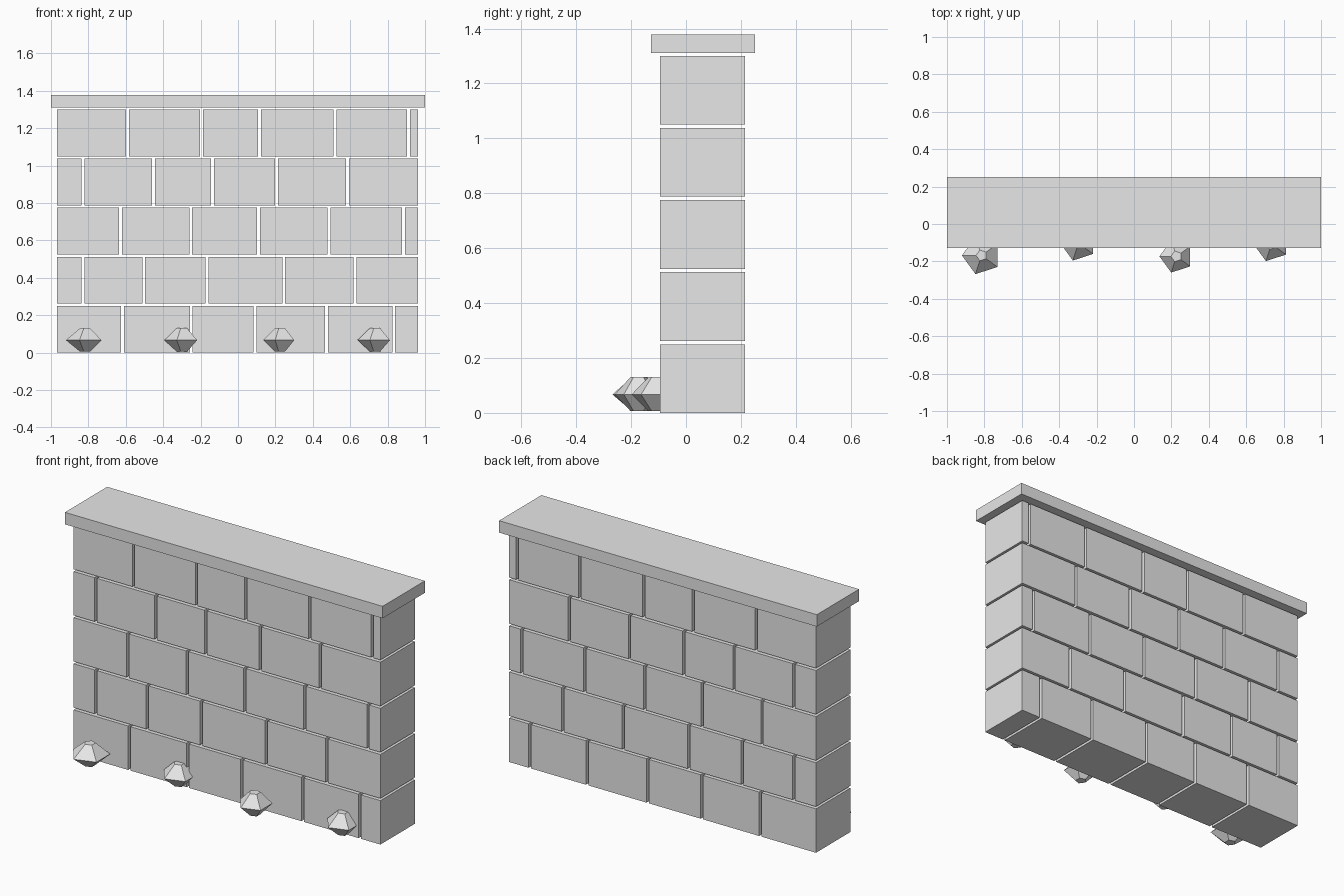
import bpy
import bmesh
from math import pi
from mathutils import Matrix, Vector

default = bpy.data.objects.get("Cube")
if default:
    bpy.data.objects.remove(default, do_unlink=True)

# One stone grey for the whole model
stone = bpy.data.materials.new("stone_grey")
stone.use_nodes = True
stone.diffuse_color = (0.8, 0.8, 0.8, 1)
for node in stone.node_tree.nodes:
    if node.type == "BSDF_PRINCIPLED":
        node.inputs["Base Color"].default_value = stone.diffuse_color


def finish(name, bm):
    mesh = bpy.data.meshes.new(name)
    bmesh.ops.recalc_face_normals(bm, faces=bm.faces)
    bm.to_mesh(mesh)
    bm.free()
    mesh.materials.append(stone)
    obj = bpy.data.objects.new(name, mesh)
    bpy.context.collection.objects.link(obj)
    return obj


def add_box(bm, low, high):
    low, high = Vector(low), Vector(high)
    matrix = Matrix.Translation((low + high) / 2) @ Matrix.Diagonal((high - low).to_4d())
    bmesh.ops.create_cube(bm, size=1, matrix=matrix)


# Brick courses: separate blocks with open joints between them
LEFT, RIGHT, FRONT, BACK = -0.968, 0.963, -0.095, 0.214
GAP, COURSE, HEIGHT = 0.015, 0.2625, 0.25
joints = [
    (-0.618, -0.25, 0.091, 0.473, 0.833),
    (-0.829, -0.504, -0.166, 0.245, 0.626),
    (-0.628, -0.253, 0.11, 0.487, 0.885),
    (-0.829, -0.452, -0.136, 0.206, 0.585),
    (-0.591, -0.195, 0.115, 0.519, 0.912),
]
for row, cuts in enumerate(joints):
    bm = bmesh.new()
    z = row * COURSE
    starts = [LEFT] + [c + GAP / 2 for c in cuts]
    ends = [c - GAP / 2 for c in cuts] + [RIGHT]
    for x0, x1 in zip(starts, ends):
        add_box(bm, (x0, FRONT, z), (x1, BACK, z + HEIGHT))
    finish(f"brick_course_{row + 1}", bm)

# Overhanging coping slab
bm = bmesh.new()
add_box(bm, (-1, -0.128, 1.31), (1, 0.252, 1.378))
finish("coping_slab", bm)


# Faceted five-sided rocks along the foot of the wall
def rock(name, x, y, radius):
    bm = bmesh.new()
    for depth, z in ((0.063, 0.0995), (-0.061, 0.0365)):
        wide, narrow = (0.03, radius) if depth < 0 else (radius, 0.03)
        place = Matrix.Translation((x, y, z)) @ Matrix.Rotation(pi / 2, 4, "Z")
        bmesh.ops.create_cone(bm, cap_ends=True, segments=5, radius1=wide,
                              radius2=narrow, depth=abs(depth), matrix=place)
    # Weld the halves and drop the hidden faces between them
    bmesh.ops.remove_doubles(bm, verts=bm.verts, dist=0.003)
    inner = [f for f in bm.faces if len(f.verts) == 5
             and 0.05 < f.calc_center_median().z < 0.08]
    bmesh.ops.delete(bm, geom=inner, context="FACES_ONLY")
    obj = finish(name, bm)
    # Point one corner of the pentagon toward the wall
    back = max((v.co - Vector((x, y, v.co.z)) for v in obj.data.vertices),
               key=lambda d: d.length)
    top = max(v.co.y for v in obj.data.vertices)
    if top - y < radius * 0.95:
        turn = Matrix.Translation((x, y, 0)) @ Matrix.Rotation(
            pi / 2 - Vector((1, 0)).angle_signed(back.xy) * -1, 4, "Z")
        obj.data.transform(turn @ Matrix.Translation((-x, -y, 0)))


rocks = [(-0.815, -0.168, 0.105), (-0.297, -0.103, 0.097),
         (0.227, -0.173, 0.091), (0.735, -0.107, 0.096)]
for i, (x, y, radius) in enumerate(rocks):
    rock(f"rock_{i + 1}", x, y, radius)
